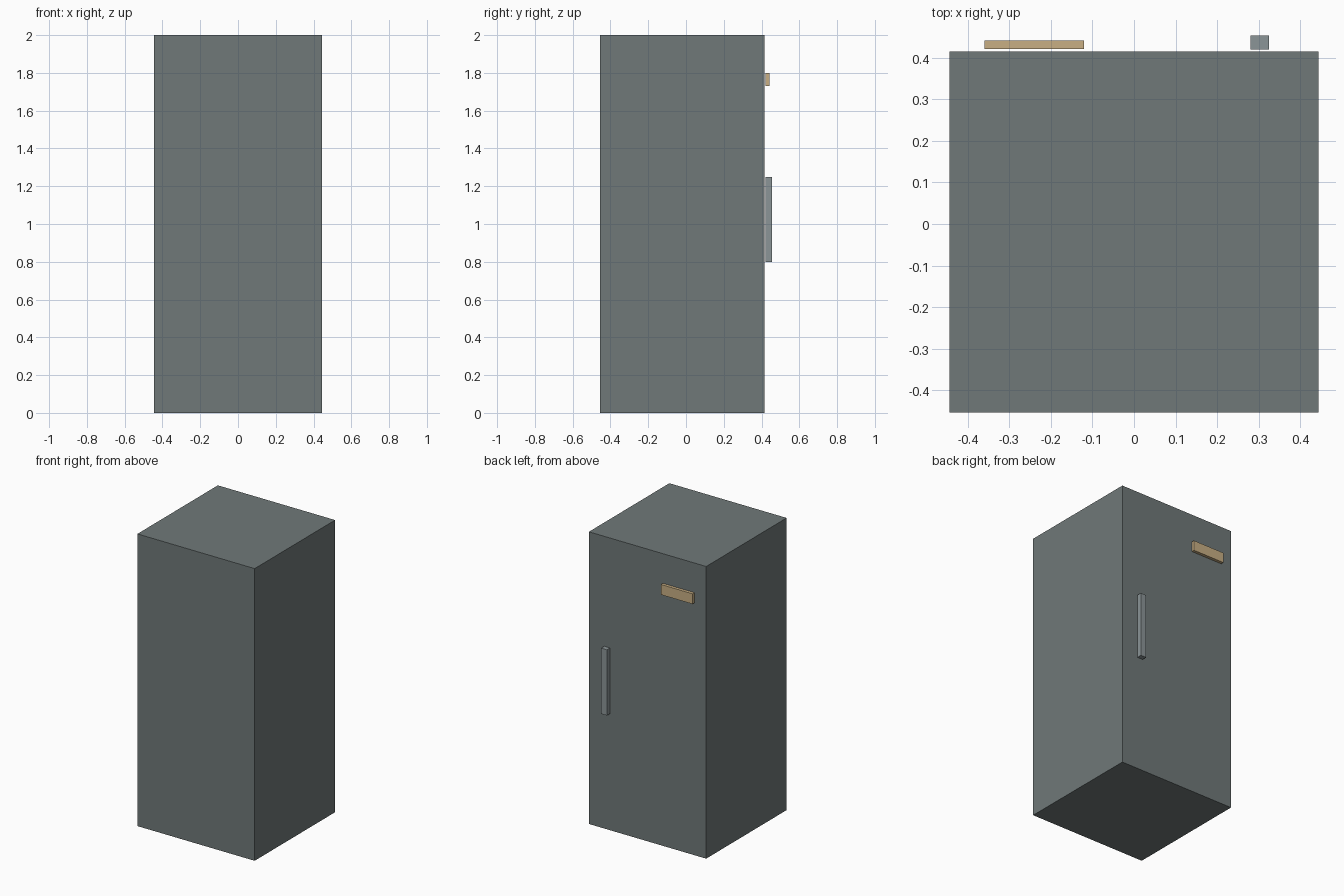
import bpy

if "Cube" in bpy.data.objects:
    bpy.data.objects.remove(bpy.data.objects["Cube"])


def material(name, rgb):
    m = bpy.data.materials.new(name)
    m.diffuse_color = (*rgb, 1)
    m.use_nodes = True
    m.node_tree.nodes["Principled BSDF"].inputs["Base Color"].default_value = m.diffuse_color
    return m


def box(name, lo, hi, mat):
    """Axis-aligned box spanning the corners lo and hi."""
    bpy.ops.mesh.primitive_cube_add(size=1)
    o = bpy.context.object
    o.name = name
    for v in o.data.vertices:
        v.co = [l + (c + 0.5) * (h - l) for c, l, h in zip(v.co, lo, hi)]
    o.data.materials.append(mat)
    return o


steel = material("dark_steel", (0.16, 0.19, 0.19))
metal = material("handle_metal", (0.26, 0.30, 0.31))
tan = material("tan_plate", (0.58, 0.43, 0.23))

# Cabinet body
box("cabinet_body", (-0.444, -0.454, 0), (0.444, 0.416, 2), steel)
# Vertical pull handle, set just off the door face
box("door_handle", (0.281, 0.42, 0.80), (0.325, 0.454, 1.25), metal)
# Blank label plate near the top of the door
box("label_plate", (-0.36, 0.421, 1.73), (-0.12, 0.442, 1.80), tan)
